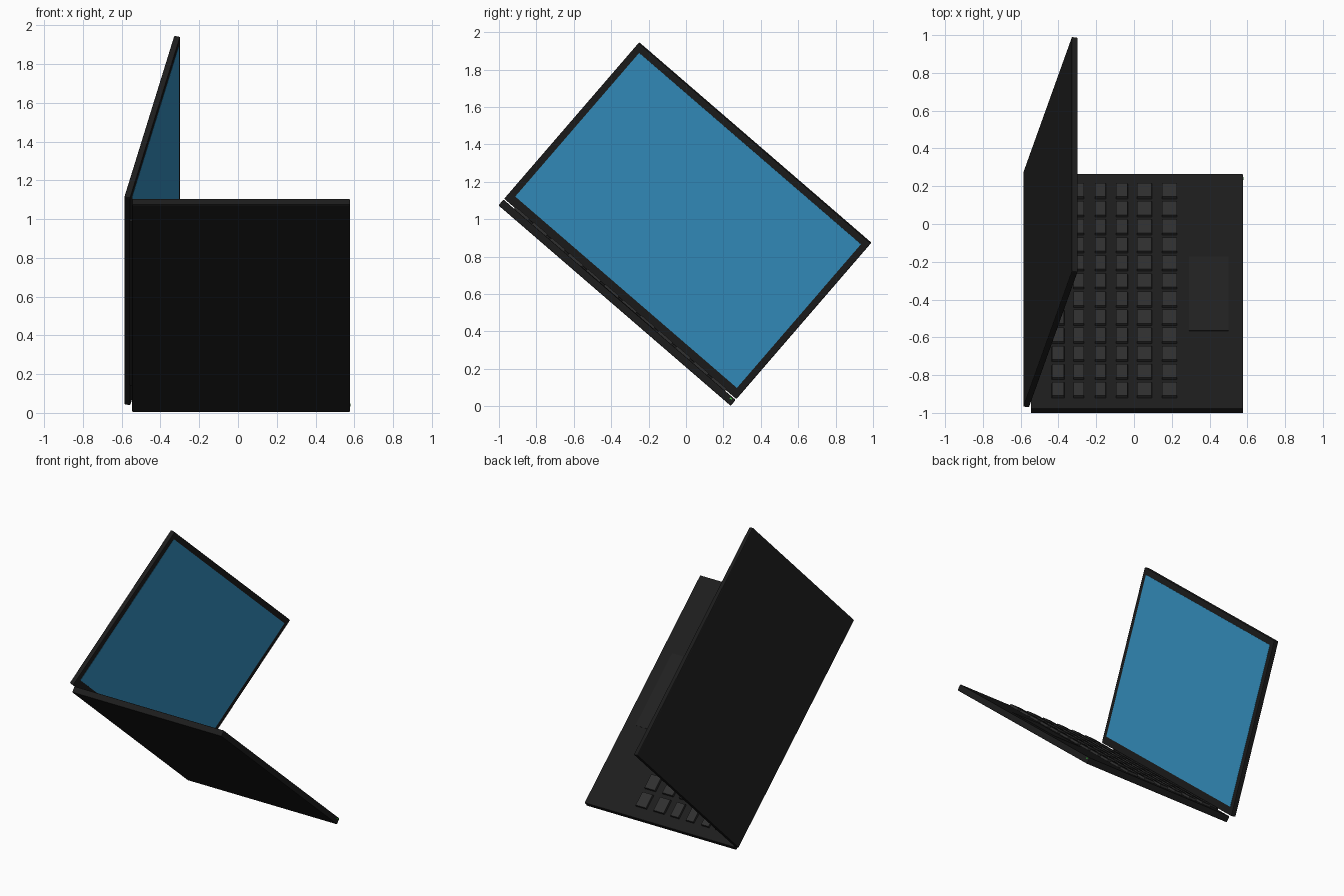
import bpy, bmesh, math
from mathutils import Matrix, Vector

if "Cube" in bpy.data.objects:
    bpy.data.objects.remove(bpy.data.objects["Cube"])

# Laptop frame: x = depth (front edge at +x), y = width, z = up from the base; tilted as a whole
TILT = Matrix.Rotation(math.radians(-40.8), 4, 'X')
MID, HALF = -0.641, 0.82          # centre and half width of the laptop
Z0, Z1 = 0.158, 0.199             # underside and top of the base


def mat(name, rgb):
    m = bpy.data.materials.new(name)
    m.diffuse_color = (*rgb, 1)
    m.use_nodes = True
    m.node_tree.nodes["Principled BSDF"].inputs["Base Color"].default_value = m.diffuse_color
    return m


BODY = mat("body_black", (0.012, 0.012, 0.012))
KEY = mat("key_grey", (0.028, 0.028, 0.028))
PAD = mat("pad_grey", (0.015, 0.015, 0.015))
BLUE = mat("display_blue", (0.036, 0.29, 0.55))
GREEN = mat("light_green", (0.05, 0.6, 0.05))


def add_box(bm, lo, hi):
    lo, hi = Vector(lo), Vector(hi)
    m = Matrix.Translation((lo + hi) / 2) @ Matrix.Diagonal((*(hi - lo), 1))
    return bmesh.ops.create_cube(bm, size=1, matrix=m)["verts"]


def finish(bm, name, material, local=Matrix(), bevel=0.0):
    me = bpy.data.meshes.new(name)
    bm.to_mesh(me)
    bm.free()
    me.materials.append(material)
    ob = bpy.data.objects.new(name, me)
    bpy.context.collection.objects.link(ob)
    ob.matrix_world = TILT @ local
    if bevel:
        b = ob.modifiers.new("edge_bevel", 'BEVEL')
        b.width, b.segments = bevel, 2
    return ob


def box(name, lo, hi, material, local=Matrix(), bevel=0.0):
    bm = bmesh.new()
    add_box(bm, lo, hi)
    return finish(bm, name, material, local, bevel)


# Base slab
box("base", (-0.546, MID - HALF, Z0), (0.578, MID + HALF, Z1), BODY, bevel=0.005)

# Keyboard: six rows of twelve tapered keys
rows = [(-0.436, -0.368), (-0.322, -0.264), (-0.208, -0.148),
        (-0.096, -0.032), (0.014, 0.096), (0.147, 0.229)]
COLS, PITCH, KEY_W = 12, 0.1265, 0.102
start = MID - ((COLS - 1) * PITCH + KEY_W) / 2
bm = bmesh.new()
for x0, x1 in rows:
    for c in range(COLS):
        y = start + c * PITCH
        verts = add_box(bm, (x0, y, Z1 - 0.005), (x1, y + KEY_W, Z1 + 0.014))
        mid = Vector(((x0 + x1) / 2, y + KEY_W / 2, 0))
        for v in verts:
            if v.co.z > Z1:
                v.co.x += (mid.x - v.co.x) * 0.06
                v.co.y += (mid.y - v.co.y) * 0.06
finish(bm, "keys", KEY)

# Touch pad and front status light
box("touch_pad", (0.29, -0.92, Z1 - 0.005), (0.50, -0.40, Z1 + 0.002), PAD)
box("status_light", (0.57, 0.148, 0.185), (0.580, 0.162, 0.192), GREEN)

# Lid: leans forward over the keyboard
LEAN = Matrix.Translation((-0.587, 0, 0.211)) @ Matrix.Rotation(math.radians(13.2), 4, 'Y')
LID_H, LID_T = 1.13, 0.032
box("lid", (0, MID - HALF, 0), (LID_T, MID + HALF, LID_H), BODY, LEAN, bevel=0.005)
box("display", (LID_T - 0.005, MID - HALF + 0.037, 0.05),
    (LID_T + 0.001, MID + HALF - 0.037, LID_H - 0.038), BLUE, LEAN)

# Slim hinge bar joining lid and base
bm = bmesh.new()
bmesh.ops.create_cone(bm, cap_ends=True, segments=12, radius1=0.009, radius2=0.009, depth=1.3,
                      matrix=Matrix.Translation((-0.55, MID, 0.199)) @ Matrix.Rotation(math.pi / 2, 4, 'X'))
finish(bm, "hinge_bar", BODY)
